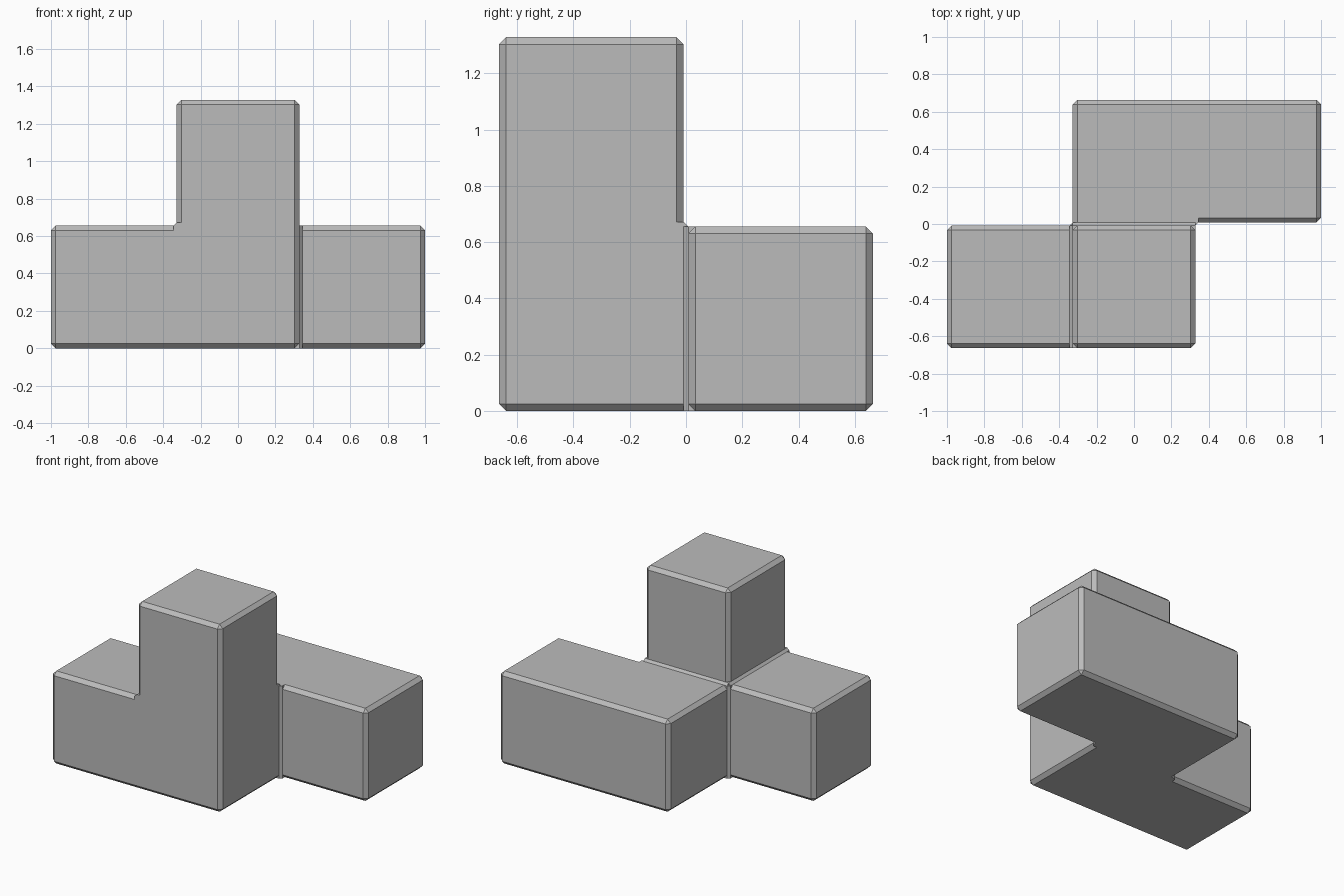
import bpy
import bmesh
from mathutils import Vector

if "Cube" in bpy.data.objects:
    bpy.data.objects.remove(bpy.data.objects["Cube"])

PITCH, GAP, CHAMFER = 0.672, 0.016, 0.025
H = (PITCH - GAP) / 2          # half width of one cell
G = GAP / 2
FAR = PITCH - G                # outer front and back planes
LOW, HIGH = PITCH - GAP, 2 * PITCH - GAP

grey = bpy.data.materials.new("plain grey")
grey.use_nodes = True
grey.diffuse_color = (0.5, 0.5, 0.5, 1)
grey.node_tree.nodes["Principled BSDF"].inputs["Base Color"].default_value = (0.5, 0.5, 0.5, 1)


def add_object(name, bm):
    bmesh.ops.recalc_face_normals(bm, faces=bm.faces)
    mesh = bpy.data.meshes.new(name)
    bm.to_mesh(mesh)
    bm.free()
    mesh.materials.append(grey)
    obj = bpy.data.objects.new(name, mesh)
    bpy.context.collection.objects.link(obj)
    return obj


def bar(name, low, high):
    """Box between two corners with every edge chamfered."""
    low, high = Vector(low), Vector(high)
    bm = bmesh.new()
    bmesh.ops.create_cube(bm, size=1)
    bmesh.ops.scale(bm, vec=high - low, verts=bm.verts)
    bmesh.ops.translate(bm, vec=(low + high) / 2, verts=bm.verts)
    bmesh.ops.bevel(bm, geom=list(bm.edges), offset=CHAMFER, segments=1,
                    affect='EDGES', clamp_overlap=True)
    return add_object(name, bm)


def gusset(name, start, end, u, v):
    """Small filler along an inner corner; u and v point into the open side."""
    start, end, u, v = map(Vector, (start, end, u, v))
    profile = [(GAP, -CHAMFER), (GAP, 0), (0, GAP), (-CHAMFER, GAP), (-CHAMFER, -CHAMFER)]
    bm = bmesh.new()
    face = bm.faces.new([bm.verts.new(start + u * a + v * b) for a, b in profile])
    grown = bmesh.ops.extrude_face_region(bm, geom=[face])["geom"]
    bmesh.ops.translate(bm, vec=end - start,
                        verts=[e for e in grown if isinstance(e, bmesh.types.BMVert)])
    return add_object(name, bm)


# Bars that share the middle cells
piece = bar("puzzle_piece", (-1, -FAR, 0), (H, -G, LOW))
X, Y, Z = (1, 0, 0), (0, 1, 0), (0, 0, 1)
parts = [
    bar("back_bar", (-H, G, 0), (1, FAR, LOW)),
    bar("cross_bar", (-H, -FAR, 0), (H, FAR, LOW)),
    bar("tower", (-H, -FAR, 0), (H, -G, HIGH)),
    # Fillers in the four inner corners
    gusset("tower_side_gusset", (-H, -FAR, LOW), (-H, -G, LOW), (-1, 0, 0), Z),
    gusset("tower_back_gusset", (-H, -G, LOW), (H, -G, LOW), Y, Z),
    gusset("left_gusset", (H, G, 0), (H, G, LOW), X, (0, -1, 0)),
    gusset("right_gusset", (-H, -G, 0), (-H, -G, LOW), (-1, 0, 0), Y),
]

# Fuse everything into one solid
for part in parts:
    part.hide_render = True
    mod = piece.modifiers.new("join " + part.name, 'BOOLEAN')
    mod.operation = 'UNION'
    mod.solver = 'EXACT'
    mod.object = part
bpy.context.view_layer.update()
fused = bpy.data.meshes.new_from_object(
    piece.evaluated_get(bpy.context.evaluated_depsgraph_get()))
piece.modifiers.clear()
piece.data = fused
for part in parts:
    bpy.data.objects.remove(part)

# Tidy coplanar faces left by the union
bm = bmesh.new()
bm.from_mesh(fused)
bmesh.ops.remove_doubles(bm, verts=bm.verts, dist=0.0005)
bmesh.ops.dissolve_limit(bm, angle_limit=0.01, verts=bm.verts, edges=bm.edges)
bm.to_mesh(fused)
bm.free()
